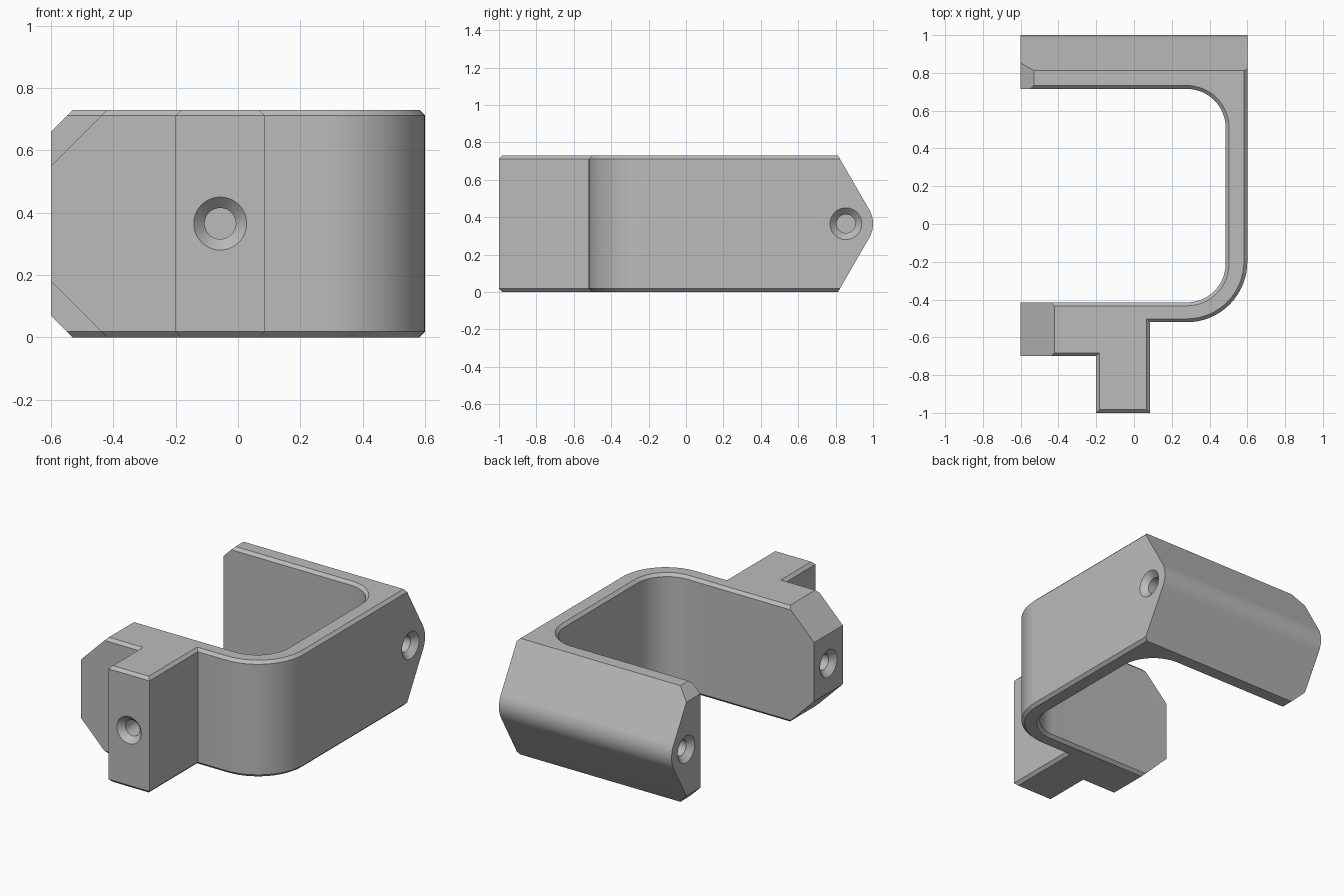
import bpy, bmesh
from math import sin, cos, radians, sqrt, pi
from mathutils import Vector, Matrix

cube = bpy.data.objects.get("Cube")
if cube:
    bpy.data.objects.remove(cube, do_unlink=True)

HEIGHT = 0.73
MID = HEIGHT / 2
CHAMFER = 0.018

grey = bpy.data.materials.new("plain grey")
grey.use_nodes = True
grey.diffuse_color = (0.5, 0.5, 0.5, 1)
grey.node_tree.nodes["Principled BSDF"].inputs["Base Color"].default_value = (0.5, 0.5, 0.5, 1)


def arc(cx, cy, r, start, end, steps=16):
    angles = [radians(start + (end - start) * i / steps) for i in range(steps + 1)]
    return [(cx + r * cos(a), cy + r * sin(a)) for a in angles]


def add_object(name, bm):
    bmesh.ops.recalc_face_normals(bm, faces=bm.faces)
    mesh = bpy.data.meshes.new(name)
    bm.to_mesh(mesh)
    bm.free()
    mesh.materials.append(grey)
    obj = bpy.data.objects.new(name, mesh)
    bpy.context.collection.objects.link(obj)
    return obj


def prism(points, to_3d, start, end):
    """Extrude a 2D outline; to_3d maps (a, b, depth) to a position."""
    bm = bmesh.new()
    face = bm.faces.new([bm.verts.new(to_3d(a, b, start)) for a, b in points])
    move = Vector(to_3d(0, 0, end)) - Vector(to_3d(0, 0, start))
    new = bmesh.ops.extrude_face_region(bm, geom=[face])["geom"]
    bmesh.ops.translate(bm, vec=move, verts=[v for v in new if isinstance(v, bmesh.types.BMVert)])
    bmesh.ops.recalc_face_normals(bm, faces=bm.faces)
    return bm


def cut(target, cutter, operation="DIFFERENCE"):
    mod = target.modifiers.new("cut", "BOOLEAN")
    mod.operation = operation
    mod.solver = "EXACT"
    mod.object = cutter
    bpy.context.view_layer.objects.active = target
    bpy.ops.object.modifier_apply(modifier=mod.name)
    bpy.data.objects.remove(cutter, do_unlink=True)


# Bracket outline seen from above, with the mounting block at the front
outline = [(-0.6, -0.7), (-0.2, -0.7), (-0.2, -1), (0.085, -1), (0.085, -0.52)]
outline += arc(0.28, -0.2, 0.32, -90, 0)
outline += [(0.6, 1), (-0.6, 1), (-0.6, 0.715)]
outline += arc(0.28, 0.51, 0.205, 90, 0)
outline += arc(0.28, -0.21, 0.205, 0, -90)
outline += [(-0.6, -0.415)]
bm = prism(outline, lambda x, y, z: (x, y, z), 0, HEIGHT)


# Small chamfer on the upper and lower rims, leaving the open ends and back plain
def is_rim(edge):
    a, b = (v.co for v in edge.verts)
    on_end = max(a.x, b.x) < -0.599 or min(a.y, b.y) > 0.999
    return abs(a.z - b.z) < 1e-5 and not on_end


bmesh.ops.bevel(bm, geom=[e for e in bm.edges if is_rim(e)], offset=CHAMFER,
                offset_type="OFFSET", segments=1, affect="EDGES", clamp_overlap=False)
bracket = add_object("bracket", bm)

# Back bar narrows to a rounded ridge
ridge_r = 0.15
reach = 1 - ridge_r + ridge_r / sin(pi / 3)
side = reach - 0.6 / sqrt(3)
ridge = [(-1.5, MID - 0.6), (side, MID - 0.6)]
ridge += arc(1 - ridge_r, MID, ridge_r, -30, 30)
ridge += [(side, MID + 0.6), (-1.5, MID + 0.6)]
keep = add_object("ridge_shape", prism(ridge, lambda y, z, x: (x, y, z), -1, 1))
cut(bracket, keep, "INTERSECT")

# Diagonal corner cuts on the open ends of both bars
for y0, y1, size in ((-0.9, 0.1, 0.18), (0.4, 1.2, 0.07)):
    for flip in (1, -1):
        e = 0.1
        tri = [(-0.6 + size + e, MID + flip * (MID + e)),
               (-0.6 - e, MID + flip * (MID + e)),
               (-0.6 - e, MID + flip * (MID - size - e))]
        cut(bracket, add_object("corner_cutter", prism(tri, lambda x, z, y: (x, y, z), y0, y1)))


# Countersunk screw holes
def hole(position, direction):
    bm = bmesh.new()
    rings = []
    for depth, r in ((-0.02, 0.105), (0.035, 0.05), (0.15, 0.05)):
        rings.append([bm.verts.new((x, y, depth)) for x, y in arc(0, 0, r, 0, 360, 40)[:-1]])
    for low, high in zip(rings, rings[1:]):
        for i in range(len(low)):
            j = (i + 1) % len(low)
            bm.faces.new((low[i], low[j], high[j], high[i]))
    bm.faces.new(rings[0])
    bm.faces.new(rings[-1])
    turn = Vector(direction).to_track_quat("Z", "Y").to_matrix().to_4x4()
    bmesh.ops.transform(bm, matrix=Matrix.Translation(position) @ turn, verts=bm.verts)
    cut(bracket, add_object("hole_cutter", bm))


hole((-0.057, -1, MID), (0, 1, 0))
hole((-0.6, -0.558, MID), (1, 0, 0))
hole((-0.6, 0.855, MID), (1, 0, 0))
hole((0.6, 0.855, MID), (-1, 0, 0))

# Smooth the rounded walls and keep the edges crisp
bpy.ops.object.select_all(action="DESELECT")
bracket.select_set(True)
bpy.context.view_layer.objects.active = bracket
bpy.ops.object.shade_smooth_by_angle(angle=radians(20))
